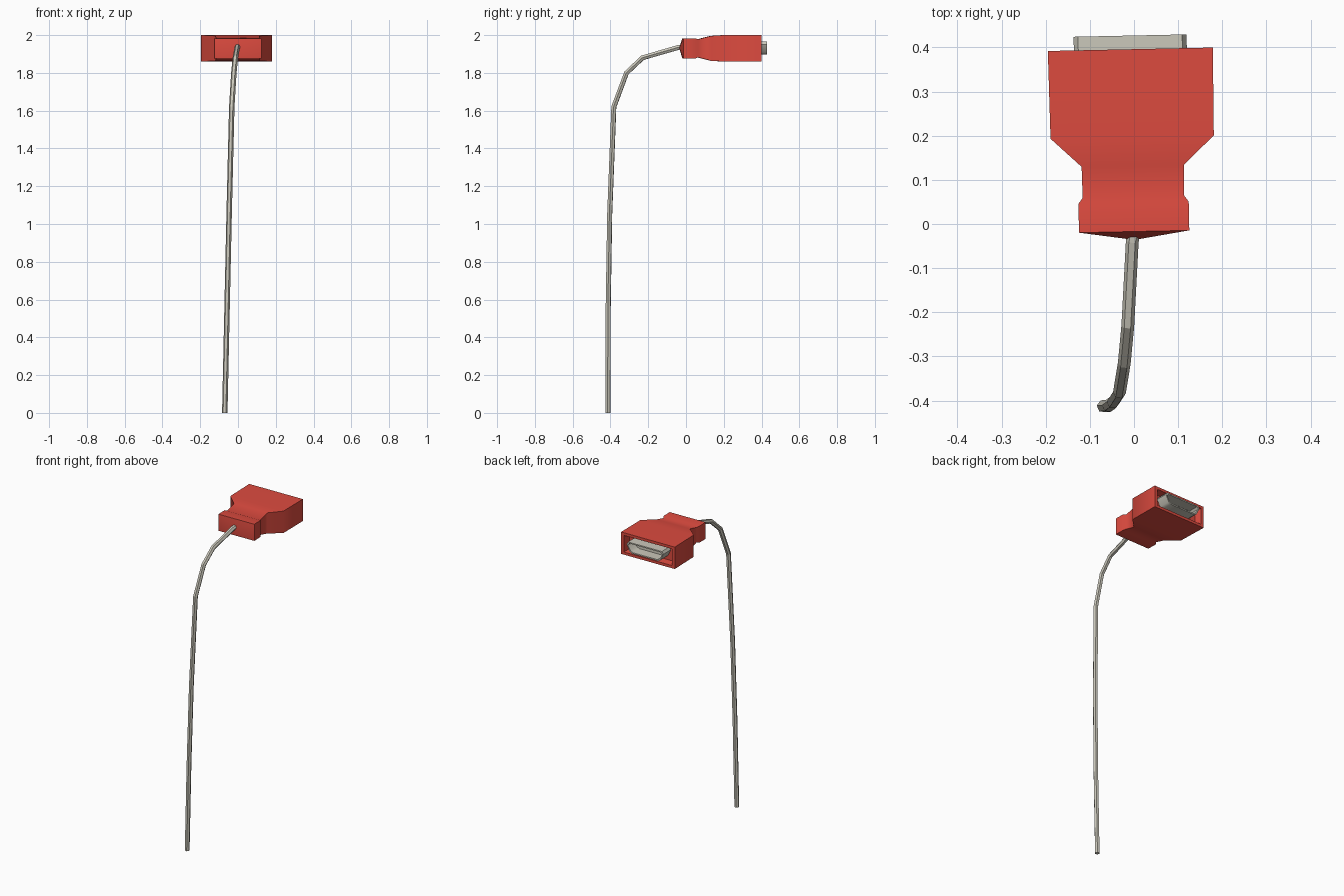
import bpy, bmesh, math
from mathutils import Matrix

if "Cube" in bpy.data.objects:
    bpy.data.objects.remove(bpy.data.objects["Cube"])

TURN = Matrix.Rotation(math.radians(1.2), 4, 'Z')


def material(name, rgb):
    m = bpy.data.materials.new(name)
    m.diffuse_color = (*rgb, 1)
    m.use_nodes = True
    m.node_tree.nodes["Principled BSDF"].inputs["Base Color"].default_value = m.diffuse_color
    return m


red = material("red_plastic", (0.72, 0.07, 0.05))
pale = material("pale_metal", (0.60, 0.58, 0.50))


def loft(name, rings, mat, tip=None, angle=50):
    """Skin a list of equal-length point rings; the first end may close to a tip."""
    bm = bmesh.new()
    loops = [[bm.verts.new(p) for p in ring] for ring in rings]
    n = len(loops[0])
    for a, b in zip(loops, loops[1:]):
        for i in range(n):
            j = (i + 1) % n
            bm.faces.new((a[i], a[j], b[j], b[i]))
    if tip:
        t = bm.verts.new(tip)
        for i in range(n):
            bm.faces.new((loops[0][i], t, loops[0][(i + 1) % n]))
    else:
        bm.faces.new(loops[0])
    bm.faces.new(loops[-1])
    bmesh.ops.recalc_face_normals(bm, faces=bm.faces)
    bm.transform(TURN)
    me = bpy.data.meshes.new(name)
    bm.to_mesh(me)
    bm.free()
    ob = bpy.data.objects.new(name, me)
    bpy.context.collection.objects.link(ob)
    me.materials.append(mat)
    bpy.context.view_layer.objects.active = ob
    ob.select_set(True)
    bpy.ops.object.shade_smooth_by_angle(angle=math.radians(angle))
    ob.select_set(False)
    return ob


# Plug housing: grip collar, neck, shoulders, wide head, recessed mouth
sections = [  # y, half width, bottom z, top z
    (-0.017, 0.125, 1.877, 1.983), (0.048, 0.125, 1.877, 1.983),
    (0.062, 0.115, 1.882, 1.978), (0.132, 0.116, 1.864, 1.996),
    (0.197, 0.185, 1.860, 2.000), (0.396, 0.187, 1.860, 2.000),
    (0.396, 0.168, 1.877, 1.983), (0.350, 0.160, 1.882, 1.978),
]
loft("plug_housing",
     [[(-w, y, b), (w, y, b), (w, y, t), (-w, y, t)] for y, w, b, t in sections],
     red, tip=(0, -0.036, 1.932))


# Connector shell: hollow D-shaped sleeve, wide side up
def d_ring(y, inset):
    half = [(0.092, 1.898), (0.108, 1.908), (0.128, 1.950), (0.118, 1.966)]
    pts = []
    for x, z in half:
        zc = 1.932
        pts.append((x - inset, y, zc + (z - zc) * (1 - inset / 0.034)))
    return pts + [(-x, yy, z) for x, yy, z in reversed(pts)]


loft("connector_shell",
     [d_ring(0.34, 0), d_ring(0.427, 0), d_ring(0.427, 0.008), d_ring(0.36, 0.008)],
     pale)

# Cable: faceted tube that leaves the grip and drops to the floor
path = [(0.0, -0.02, 1.938), (-0.004, -0.04, 1.935), (-0.014, -0.23, 1.880),
        (-0.022, -0.315, 1.800), (-0.033, -0.382, 1.620), (-0.047, -0.404, 1.05),
        (-0.058, -0.412, 0.55), (-0.070, -0.413, 0.0)]
curve = bpy.data.curves.new("cable", 'CURVE')
curve.dimensions = '3D'
curve.bevel_depth = 0.0145
curve.bevel_resolution = 1
curve.use_fill_caps = True
spline = curve.splines.new('POLY')
spline.points.add(len(path) - 1)
for p, co in zip(spline.points, path):
    p.co = (*co, 1)
spline.use_smooth = False
cable = bpy.data.objects.new("cable", curve)
bpy.context.collection.objects.link(cable)
curve.materials.append(pale)
